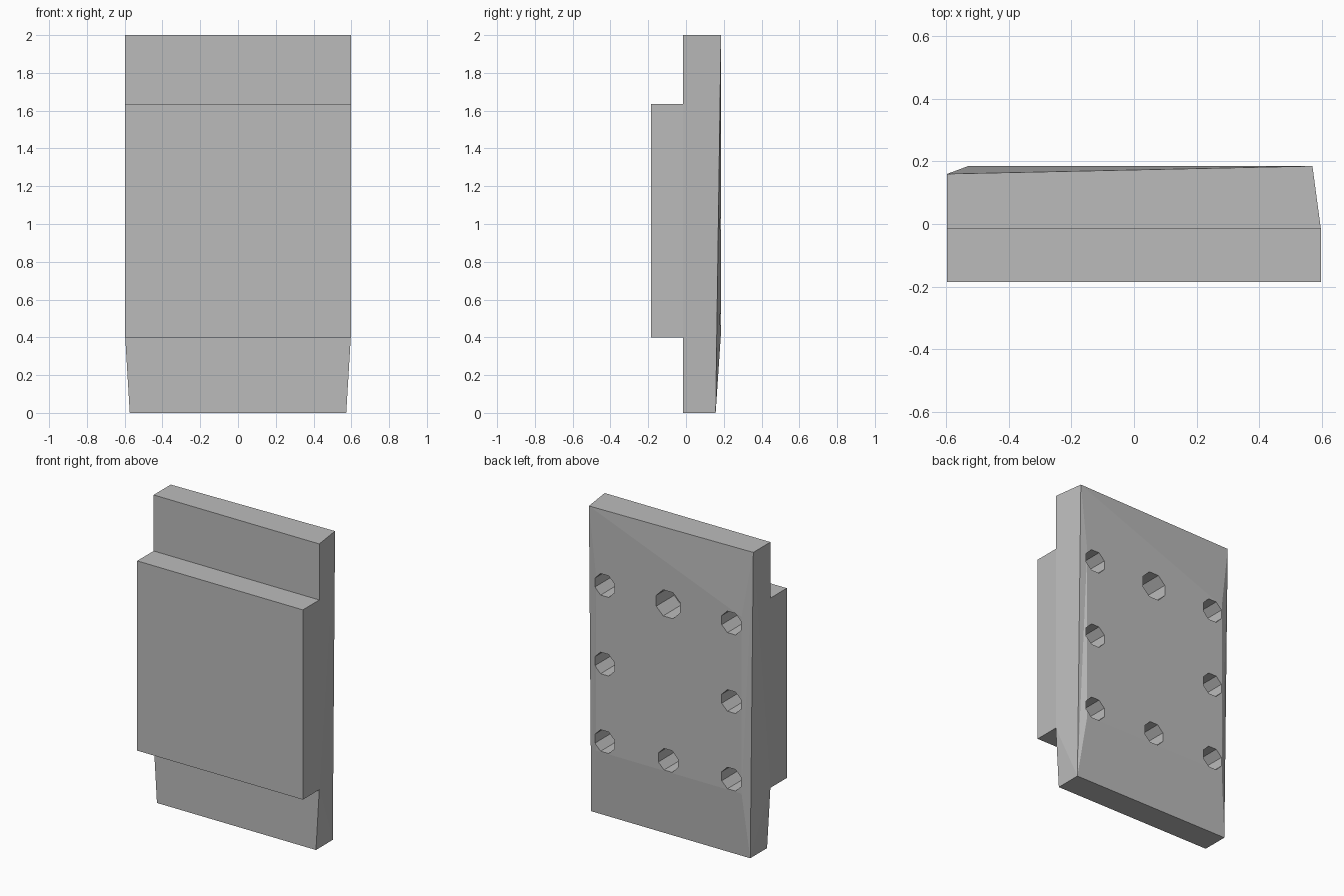
import bpy, bmesh, math
from mathutils import Matrix

cube = bpy.data.objects.get("Cube")
if cube:
    bpy.data.objects.remove(cube, do_unlink=True)

grey = bpy.data.materials.new("plain_grey")
grey.use_nodes = True
colour = (0.5, 0.5, 0.5, 1)
grey.diffuse_color = colour
grey.node_tree.nodes["Principled BSDF"].inputs["Base Color"].default_value = colour

FRONT, MID, BACK = -0.185, -0.016, 0.185


def finish(bm, name):
    bmesh.ops.recalc_face_normals(bm, faces=bm.faces)
    mesh = bpy.data.meshes.new(name)
    bm.to_mesh(mesh)
    bm.free()
    mesh.materials.append(grey)
    obj = bpy.data.objects.new(name, mesh)
    bpy.context.collection.objects.link(obj)
    return obj


# Back plate: tapered front outline, uneven rim, raised flat field at the back
bm = bmesh.new()
front = [bm.verts.new((x, MID, z)) for x, z in
         [(-0.573, 0), (0.573, 0), (0.597, 0.4), (0.597, 2), (-0.597, 2), (-0.597, 0.4)]]
rim = [bm.verts.new(p) for p in
       [(-0.573, 0.157, 0), (0.573, 0.157, 0), (0.57, BACK, 2), (-0.597, 0.16, 2)]]
field = [bm.verts.new((x, BACK, z)) for x, z in
         [(-0.53, 0.42), (0.52, 0.42), (0.52, 1.57), (-0.53, 1.57)]]
bm.faces.new(front)
bm.faces.new(field)
bm.faces.new((front[0], front[1], rim[1], rim[0]))
bm.faces.new((front[3], front[4], rim[3], rim[2]))
for low, knee, top, r_low, r_top in ((1, 2, 3, 1, 2), (0, 5, 4, 0, 3)):
    bm.faces.new((front[low], front[knee], rim[r_low]))
    bm.faces.new((front[knee], rim[r_top], rim[r_low]))
    bm.faces.new((front[knee], front[top], rim[r_top]))
for i in range(4):
    j = (i + 1) % 4
    bm.faces.new((rim[i], rim[j], field[j]))
    bm.faces.new((rim[i], field[j], field[i]))
plate = finish(bm, "back_plate")

# Bolt holes: eight blind octagonal bores around the back
bm = bmesh.new()
depth = 0.185
for x in (-0.457, 0, 0.457):
    for z in (0.495, 1.0, 1.512):
        if x == 0 and z == 1.0:
            continue
        radius = 0.092 if x == 0 and z > 1 else 0.076
        place = (Matrix.Translation((x, BACK, z))
                 @ Matrix.Rotation(math.pi / 2, 4, 'X')
                 @ Matrix.Rotation(math.pi / 8, 4, 'Z'))
        bmesh.ops.create_cone(bm, cap_ends=True, segments=8, radius1=radius,
                              radius2=radius, depth=2 * depth, matrix=place)
cutter = finish(bm, "hole_cutter")
cutter.hide_render = True
mod = plate.modifiers.new("bolt_holes", 'BOOLEAN')
mod.operation = 'DIFFERENCE'
mod.solver = 'EXACT'
mod.object = cutter
bpy.context.view_layer.update()
result = bpy.data.meshes.new_from_object(
    plate.evaluated_get(bpy.context.evaluated_depsgraph_get()))
plate.modifiers.clear()
plate.data = result
bpy.data.objects.remove(cutter, do_unlink=True)

# Thick block on the front
bm = bmesh.new()
bmesh.ops.create_cube(bm, size=1, matrix=Matrix.Translation((0, (FRONT + MID) / 2, 1.017))
                      @ Matrix.Diagonal((1.194, MID - FRONT, 1.236, 1)))
finish(bm, "front_block")
